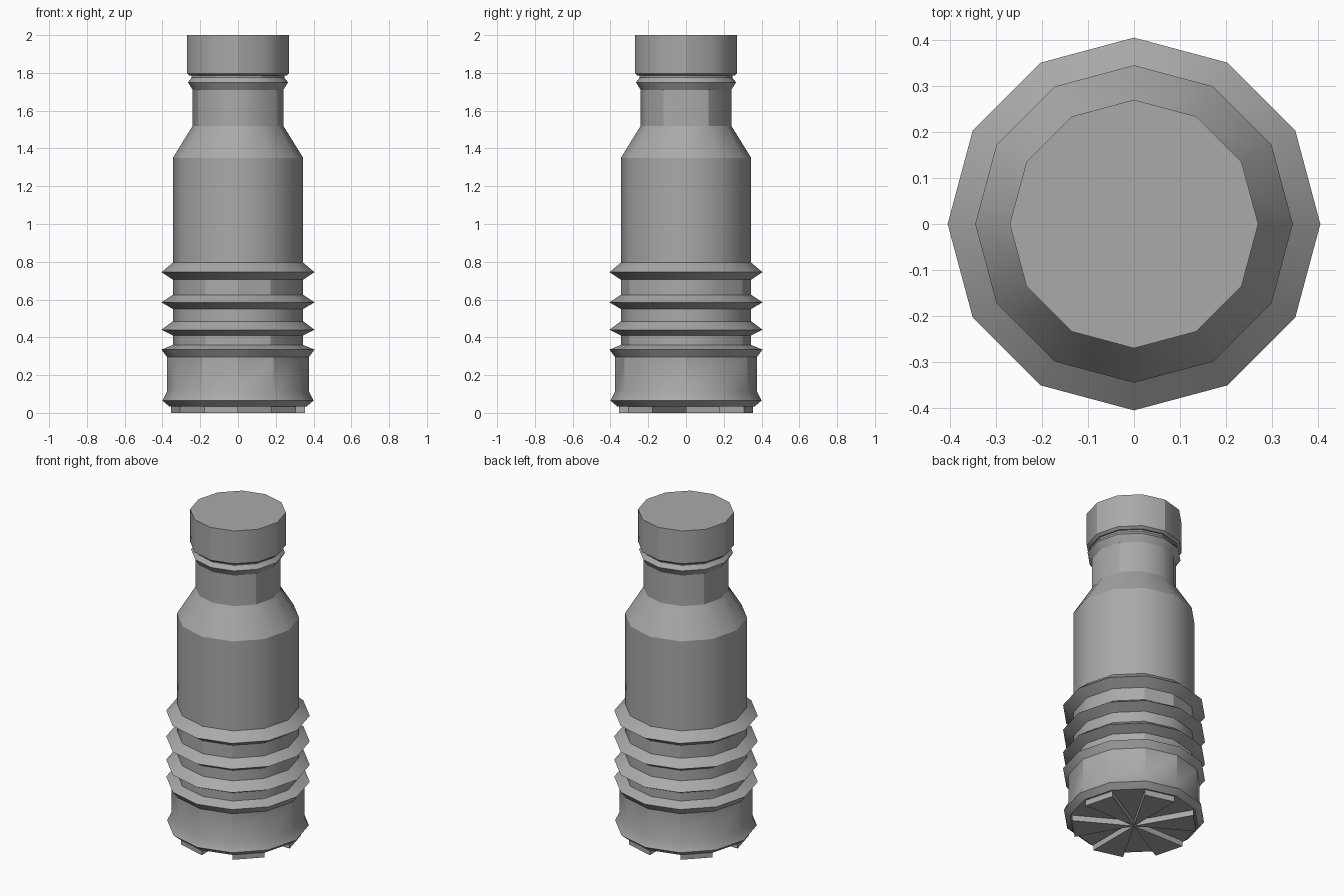
import bpy
import bmesh
from math import cos, sin, pi, radians

if "Cube" in bpy.data.objects:
    bpy.data.objects.remove(bpy.data.objects["Cube"])

SIDES = 12
grey = bpy.data.materials.new("plain_grey")
grey.use_nodes = True
grey.diffuse_color = (0.4, 0.4, 0.4, 1)
grey.node_tree.nodes["Principled BSDF"].inputs["Base Color"].default_value = (0.4, 0.4, 0.4, 1)


def polar(r, step, z):
    a = 2 * pi * step / SIDES
    return (r * cos(a), r * sin(a), z)


def finish(name, bm):
    bmesh.ops.recalc_face_normals(bm, faces=bm.faces)
    mesh = bpy.data.meshes.new(name)
    bm.to_mesh(mesh)
    bm.free()
    mesh.materials.append(grey)
    obj = bpy.data.objects.new(name, mesh)
    bpy.context.collection.objects.link(obj)
    bpy.ops.object.select_all(action="DESELECT")
    obj.select_set(True)
    bpy.context.view_layer.objects.active = obj
    bpy.ops.object.shade_smooth_by_angle(angle=radians(30))
    return obj


def lathe(name, profile):
    """Turn (radius, height) points into a closed twelve-sided solid."""
    bm = bmesh.new()
    rings = [[bm.verts.new(polar(r, i, z)) for i in range(SIDES)] for r, z in profile]
    for low, high in zip(rings, rings[1:]):
        for i in range(SIDES):
            j = (i + 1) % SIDES
            bm.faces.new((low[i], low[j], high[j], high[i]))
    bm.faces.new(rings[0])
    bm.faces.new(rings[-1])
    return finish(name, bm)


# Bottle: base band, ribs, barrel, shoulder, neck and collar
base = [(0.365, 0.035), (0.4, 0.065), (0.375, 0.115), (0.375, 0.295)]
ribs = []
for below, ridge, above in ((0.295, 0.335, 0.36), (0.41, 0.44, 0.485),
                            (0.55, 0.585, 0.625), (0.705, 0.745, 0.795)):
    ribs += [(0.345, below), (0.405, ridge), (0.345, above)]
neck = [(0.345, 1.35), (0.24, 1.52), (0.24, 1.71), (0.265, 1.75), (0.245, 1.775), (0.245, 1.8)]
lathe("bottle", base + ribs[1:] + neck)

# Cap
lathe("cap", [(0.255, 1.785), (0.27, 1.797), (0.27, 2.0)])

# Wedge feet under every other side
bm = bmesh.new()
for step in range(0, SIDES, 2):
    outline = [(0, 0, 0), polar(0.355, step, 0), polar(0.355, step + 1, 0)]
    face = bm.faces.new([bm.verts.new(p) for p in outline])
    raised = bmesh.ops.extrude_face_region(bm, geom=[face], use_keep_orig=True)
    top = [v for v in raised["geom"] if isinstance(v, bmesh.types.BMVert)]
    bmesh.ops.translate(bm, verts=top, vec=(0, 0, 0.035))
finish("feet", bm)
